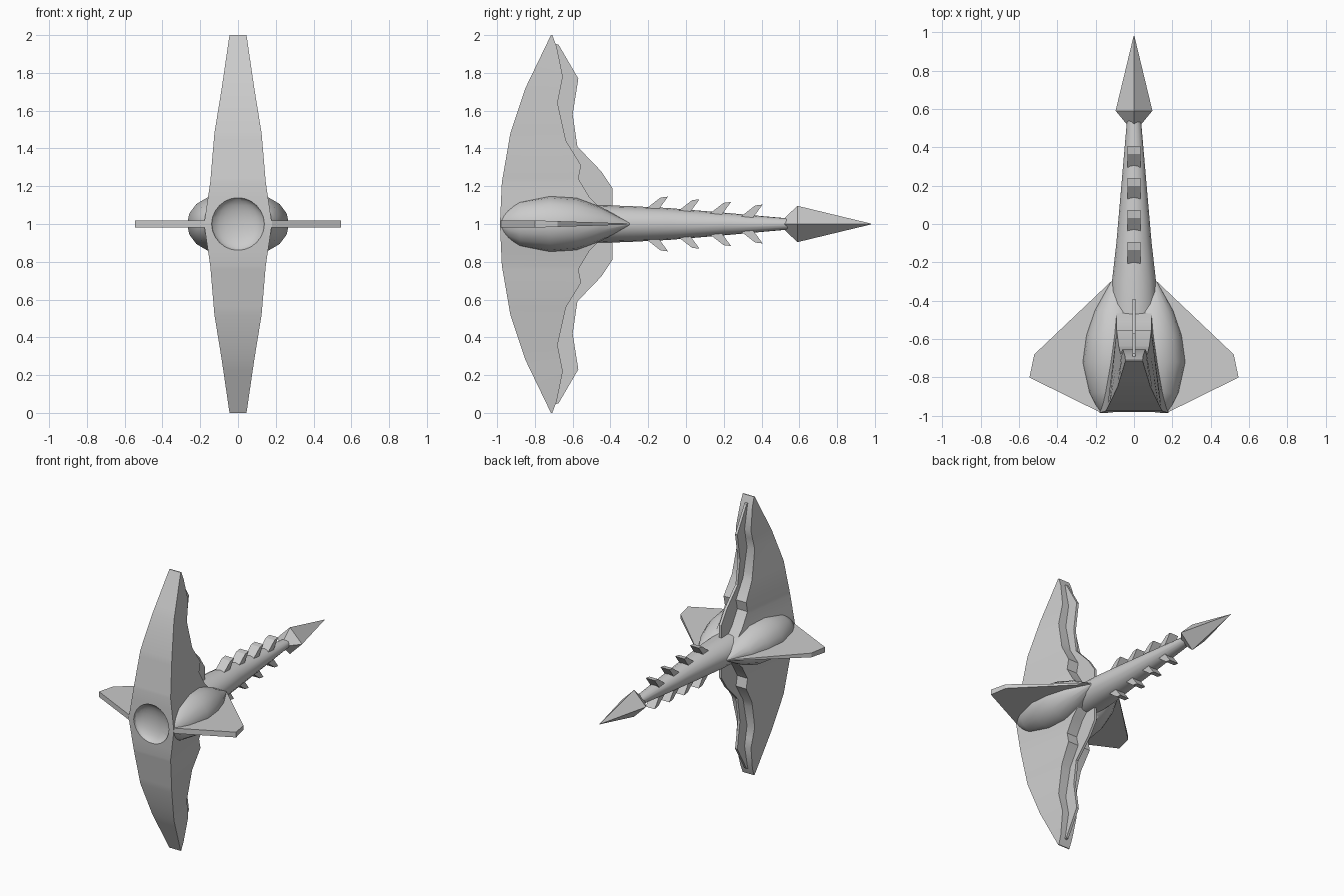
import bpy, bmesh, math

if "Cube" in bpy.data.objects:
    bpy.data.objects.remove(bpy.data.objects["Cube"])

CZ = 1.0  # height of the long axis


def make(name, verts, faces, smooth=None):
    me = bpy.data.meshes.new(name)
    me.from_pydata(verts, [], faces)
    bm = bmesh.new()
    bm.from_mesh(me)
    bmesh.ops.recalc_face_normals(bm, faces=bm.faces)
    bm.to_mesh(me)
    bm.free()
    ob = bpy.data.objects.new(name, me)
    bpy.context.collection.objects.link(ob)
    if smooth:
        smooth_by(ob, smooth)
    return ob


def activate(ob):
    bpy.ops.object.select_all(action='DESELECT')
    ob.select_set(True)
    bpy.context.view_layer.objects.active = ob


def smooth_by(ob, deg):
    activate(ob)
    bpy.ops.object.shade_smooth_by_angle(angle=math.radians(deg))


def skin(name, rings, smooth=None):
    n = len(rings[0])
    faces = [(i * n + j, i * n + (j + 1) % n, (i + 1) * n + (j + 1) % n, (i + 1) * n + j)
             for i in range(len(rings) - 1) for j in range(n)]
    faces += [tuple(range(n)), tuple(range((len(rings) - 1) * n, len(rings) * n))]
    return make(name, [v for r in rings for v in r], faces, smooth)


def loft(name, sections, n, smooth=None):
    """Elliptical sections along y: (y, centre x, radius x, radius z)."""
    rings = [[(cx + rx * math.cos(2 * math.pi * k / n), y, CZ + rz * math.sin(2 * math.pi * k / n))
              for k in range(n)] for y, cx, rx, rz in sections]
    return skin(name, rings, smooth)


def sample(pts, t):
    for a, b in zip(pts, pts[1:]):
        if t <= b[0] + 1e-6:
            f = (t - a[0]) / (b[0] - a[0])
            return [p + (q - p) * f for p, q in zip(a, b)][1:]
    return pts[-1][1:]


def carve(ob, cutter):
    m = ob.modifiers.new("dish", 'BOOLEAN')
    m.operation, m.solver, m.object = 'DIFFERENCE', 'EXACT', cutter
    activate(ob)
    bpy.ops.object.modifier_apply(modifier=m.name)
    smooth_by(ob, 25)


# vertical blade: (height, y, half width) along the front and back edges
front = [(0, -.985, .18), (.22, -.975, .147), (.48, -.93, .125), (.72, -.85, .086), (1, -.715, .045)]
back = [(0, -.42, .09), (.1, -.47, .09), (.14, -.51, .09), (.24, -.57, .09), (.31, -.555, .09),
        (.44, -.635, .08), (.64, -.68, .07), (.78, -.652, .06), (.94, -.685, .048), (1, -.708, .045)]
levels = sorted({p[0] for p in front + back})
rings = []
for h in [-l for l in reversed(levels)] + levels[1:]:
    fy, fw = sample(front, abs(h))
    by, bw = sample(back, abs(h))
    rings.append([(-fw, fy, CZ + h), (fw, fy, CZ + h), (bw, by, CZ + h), (-bw, by, CZ + h)])
blade = skin("vertical_blade", rings)

# side pods of the hull
pod_sections = [(-.975, .13, .05, .05), (-.94, .12, .085, .085), (-.88, .11, .125, .122),
                (-.72, .10, .17, .15), (-.58, .10, .15, .138), (-.45, .10, .105, .09),
                (-.3, .10, .02, .008)]
pods = [loft(f"hull_pod_{side}", [(y, s * cx, rx, rz) for y, cx, rx, rz in pod_sections], 16)
        for side, s in (("right", 1), ("left", -1))]

# shallow dish in the front face
bpy.ops.mesh.primitive_uv_sphere_add(segments=24, ring_count=12, radius=1, location=(0, -.985, CZ))
cutter = bpy.context.object
cutter.name = "dish_cutter"
cutter.scale = (.14, .06, .14)
for ob in [blade] + pods:
    carve(ob, cutter)
bpy.data.objects.remove(cutter)
for ob in pods:
    smooth_by(ob, 40)

# thin jagged plate behind the blade
edge = [(-.39, .19), (-.45, .28), (-.575, .41), (-.60, .58), (-.57, .77), (-.675, .95), (-.72, .96),
        (-.75, .7), (-.75, .3)]
outline = edge + [(y, -h) for y, h in reversed(edge)]
skin("rear_plate", [[(x, y, CZ + h) for y, h in outline] for x in (-.009, .009)])

# horizontal fins, thinning to the rear
plan = [(.15, -.98), (.18, -.98), (.545, -.8), (.52, -.68), (.12, -.3), (.08, -.32)]
for side, s in (("right", 1), ("left", -1)):
    skin(f"side_fin_{side}", [[(s * x, y, CZ + d * (.003 + .016 * min(1, (-.3 - y) / .5)))
                              for x, y in plan] for d in (-1, 1)])

# tapered tail
loft("tail_boom", [(-.7, 0, .12, .1), (-.45, 0, .12, .1), (-.3, 0, .115, .095), (-.1, 0, .092, .085),
                   (.2, 0, .066, .06), (.56, 0, .035, .028)], 16, 40)

# swept tail spikes above and below
for i in range(4):
    y, h = -.095 + i * .167, .145 - i * .014
    for part, d in (("top", 1), ("bottom", -1)):
        low = h - .075
        side_shape = [(y - .13, low), (y - .04, h - .005), (y, h), (y - .055, low)]
        skin(f"tail_spike_{part}_{i + 1}",
             [[(x, py, CZ + d * pz) for py, pz in side_shape] for x in (-.035, .035)])

# four-sided arrow tip
loft("tail_tip", [(.52, 0, .038, .03), (.59, 0, .096, .096), (.98, 0, .002, .002)], 4)
